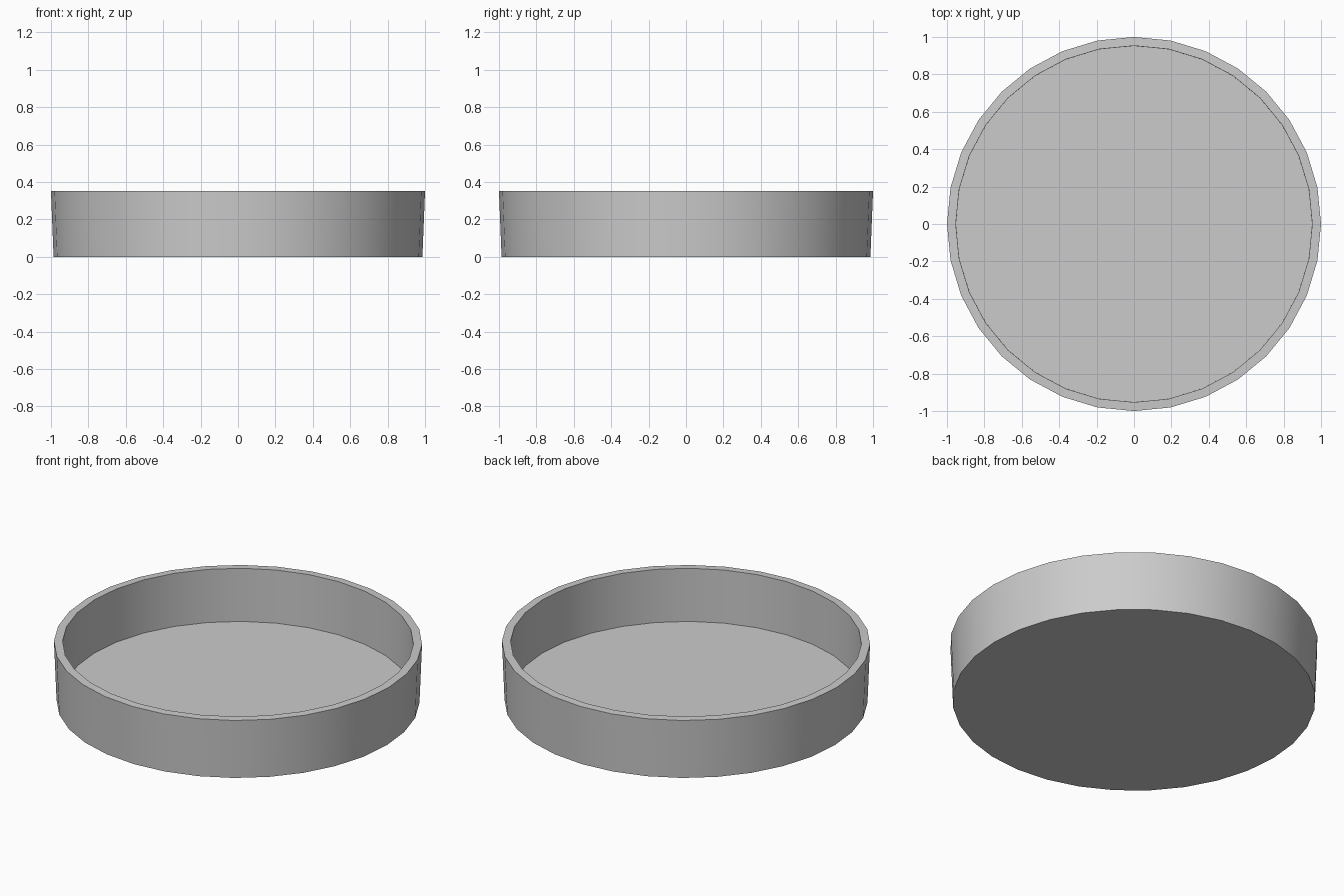
import bpy, bmesh, math

if "Cube" in bpy.data.objects:
    bpy.data.objects.remove(bpy.data.objects["Cube"])

SIDES = 32
# Wall cross-section (radius, z): outer bottom, outer rim, inner rim, inner floor
PROFILE = [(0.986, 0.0), (1.0, 0.351), (0.953, 0.353), (0.952, 0.035)]

# Round shallow pan: revolve the profile, cap base and floor
bm = bmesh.new()
rings = []
for r, z in PROFILE:
    rings.append([bm.verts.new((r * math.cos(2 * math.pi * i / SIDES),
                                r * math.sin(2 * math.pi * i / SIDES), z))
                  for i in range(SIDES)])
for a, b in zip(rings, rings[1:]):
    for i in range(SIDES):
        j = (i + 1) % SIDES
        bm.faces.new((a[i], a[j], b[j], b[i]))
bm.faces.new(rings[0][::-1])
bm.faces.new(rings[-1])
bmesh.ops.recalc_face_normals(bm, faces=bm.faces[:])

mesh = bpy.data.meshes.new("round_pan")
bm.to_mesh(mesh)
bm.free()
pan = bpy.data.objects.new("round_pan", mesh)
bpy.context.collection.objects.link(pan)

# Smooth walls, crisp rim and base
bpy.context.view_layer.objects.active = pan
pan.select_set(True)
bpy.ops.object.shade_smooth_by_angle(angle=math.radians(30))
